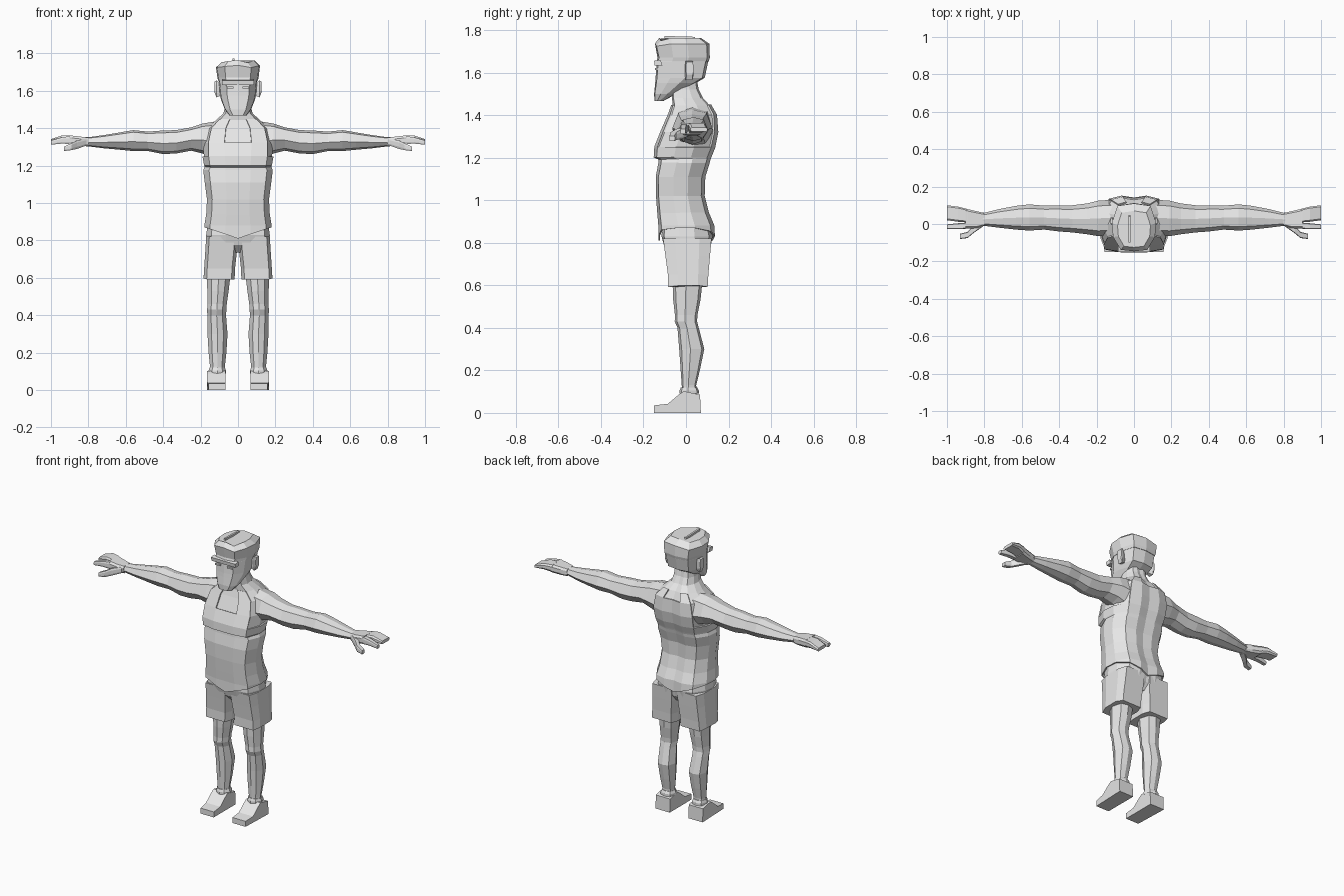
import bpy, bmesh, math

grey = bpy.data.materials.new("plain_grey")
grey.diffuse_color = (0.8, 0.8, 0.8, 1)

# Half cross-sections: u = side fraction, v = front-to-back fraction
BODY = [(0, 0), (.38, 0), (.84, .05), (1, .35), (.97, .65), (.72, .93), (.35, 1), (0, .96)]
HEAD = [(0, 0), (.6, .03), (.95, .3), (1, .6), (.75, .95), (0, 1)]
LIMB = [(0, 0), (.6, .1), (1, .45), (.7, .9), (0, 1)]
BOX = [(.8, 0), (1, .25), (1, .75), (.8, 1)]


def finish(name, bm, mirror=False, thick=0):
    me = bpy.data.meshes.new(name)
    bm.to_mesh(me)
    bm.free()
    me.materials.append(grey)
    ob = bpy.data.objects.new(name, me)
    bpy.context.collection.objects.link(ob)
    if thick:
        m = ob.modifiers.new("thickness", 'SOLIDIFY')
        m.thickness, m.offset = thick, 1
    if mirror:
        ob.modifiers.new("mirror", 'MIRROR')
    return ob


def loft(name, rings, half, axis='z', mirror=False, caps=True, keep=None, tweak=None, thick=0):
    """Skin through rings (t, a0, a1, b0, b1); a,b = x,y for axis z or y,z for axis x."""
    shape = half + [(-u, v) for u, v in reversed(half) if u > 0]
    n = len(shape)
    bm = bmesh.new()
    rows = []
    for t, a0, a1, b0, b1 in rings:
        row = []
        for u, v in shape:
            a = (a0 + a1) / 2 + u * (a1 - a0) / 2
            b = b0 + v * (b1 - b0)
            row.append(bm.verts.new((a, b, t) if axis == 'z' else (t, a, b)))
        rows.append(row)
    for k, (p, q) in enumerate(zip(rows, rows[1:])):
        for i in range(n):
            j = (i + 1) % n
            f = bm.faces.new((p[i], p[j], q[j], q[i]))
            if keep and not keep(min(i, n - 1 - i), rings[k][0]):
                bm.faces.remove(f)
    if caps:
        bm.faces.new(rows[0][::-1])
        bm.faces.new(rows[-1])
    if tweak:
        for k, row in enumerate(rows):
            for v in row:
                tweak(k, v.co)
    loose = [v for v in bm.verts if not v.link_faces]
    bmesh.ops.delete(bm, geom=loose, context='VERTS')
    return finish(name, bm, mirror, thick)


def sym(rows):
    return [(z, -w, w, y0, y1) for z, w, y0, y1 in rows]


def prism(name, profile, x0, x1, toe=0, mirror=True):
    """Side profile (y, z) extruded along x."""
    bm = bmesh.new()
    l = [bm.verts.new((x0, y, z)) for y, z in profile]
    r = [bm.verts.new((x1 - (toe if y < -.1 else 0), y, z)) for y, z in profile]
    bm.faces.new(l)
    bm.faces.new(r[::-1])
    for i in range(len(l)):
        j = (i + 1) % len(l)
        bm.faces.new((l[j], l[i], r[i], r[j]))
    bmesh.ops.recalc_face_normals(bm, faces=bm.faces)
    return finish(name, bm, mirror)


# Torso and neck
trunk = sym([(.845, .172, -.122, .128), (.88, .172, -.122, .125), (.94, .162, -.127, .1),
             (1.02, .158, -.133, .08), (1.11, .17, -.134, .083), (1.175, .178, -.122, .103),
             (1.195, .17, -.122, .108), (1.205, .174, -.145, .112), (1.25, .182, -.141, .13),
             (1.32, .188, -.113, .144), (1.4, .168, -.078, .138), (1.445, .115, -.062, .112),
             (1.48, .078, -.066, .08), (1.52, .068, -.066, .06), (1.57, .064, -.06, .05)])
loft("torso_and_neck", trunk[4:], BODY)


# Tank top: front neckline, armholes and neck are left open
def covered(col, z):
    if z >= 1.44:
        return False
    if col == 0:
        return z < 1.3
    if col in (2, 3, 4):
        return z < 1.24
    if col == 6:
        return z < 1.4
    return True


def hem(k, co):
    if k == 0:
        co.z += .025 - .06 * max(0, 1 - abs(co.x) / .17)


loft("tank_top", trunk, BODY, caps=False, keep=covered, tweak=hem, thick=.008)

# Head with a forward chin
loft("head", sym([(1.467, .045, -.148, -.105), (1.5, .07, -.15, -.045), (1.55, .09, -.145, .045),
                  (1.575, .096, -.143, .088), (1.65, .103, -.138, .104), (1.69, .1, -.125, .1)]), HEAD)


# Hair with an uneven raised fringe
def ruffle(k, co):
    if k >= 2:
        if co.y < -.08:
            co.z += .01 * math.cos(co.x * 70 - 1) - .004
        co.z -= .01 * (co.x < -.06)


loft("hair", sym([(1.652, .105, -.139, .107), (1.67, .11, -.134, .112), (1.735, .118, -.146, .11),
                  (1.763, .088, -.125, .07)]), HEAD, tweak=ruffle)
prism("hair_parting", [(-.1, 1.75), (-.1, 1.772), (.04, 1.768), (.05, 1.75)], -.03, -.018, mirror=False)
prism("brow", [(-.147, 1.632), (-.15, 1.655), (-.12, 1.66), (-.11, 1.632)], 0, .085)
prism("eye", [(-.146, 1.612), (-.146, 1.622), (-.13, 1.622), (-.13, 1.612)], .025, .06)

# Ears
loft("ears", [(.09, 0, .025, 1.575, 1.64), (.115, -.005, .035, 1.565, 1.655),
              (.125, 0, .035, 1.59, 1.65)], BOX, axis='x', mirror=True)

# Arms, stretched out sideways
loft("arms", [(.1, -.06, .13, 1.23, 1.44), (.19, -.065, .125, 1.265, 1.425),
              (.25, -.055, .11, 1.28, 1.405), (.33, -.045, .1, 1.265, 1.39),
              (.4, -.04, .1, 1.262, 1.388), (.48, -.03, .098, 1.278, 1.382),
              (.56, -.035, .105, 1.278, 1.39), (.63, -.03, .097, 1.285, 1.378),
              (.72, -.02, .08, 1.293, 1.363), (.8, -.01, .06, 1.303, 1.352),
              (.84, -.015, .062, 1.305, 1.352)], LIMB, axis='x', mirror=True)

# Hands: palm, grouped fingers, first finger and thumb
loft("palms", [(.8, -.01, .058, 1.305, 1.35), (.84, -.022, .068, 1.305, 1.355),
               (.9, -.025, .082, 1.312, 1.362)], BOX, axis='x', mirror=True)
loft("fingers", [(.89, .008, .08, 1.315, 1.361), (.94, .012, .093, 1.324, 1.362),
                 (1.0, .02, .1, 1.322, 1.342)], BOX, axis='x', mirror=True)
loft("first_fingers", [(.89, -.025, .008, 1.315, 1.358), (.94, -.027, .004, 1.318, 1.352),
                       (1.0, -.026, -.002, 1.312, 1.334)], BOX, axis='x', mirror=True)
loft("thumbs", [(.81, -.015, .03, 1.307, 1.345), (.86, -.05, -.01, 1.29, 1.335),
                (.89, -.075, -.042, 1.283, 1.32), (.93, -.08, -.052, 1.278, 1.302)],
     BOX, axis='x', mirror=True)

# Shorts: hips and two flared legs
loft("shorts_hips", sym([(.735, .06, -.06, .08), (.775, .168, -.1, .115),
                         (.83, .17, -.115, .125), (.9, .16, -.11, .11)]), BODY)


def short_hem(k, co):
    if k == 0:
        co.z += .03 * max(0, 1 - abs(co.y - .01) / .06) * (co.x > .1)


loft("shorts_legs", [(.592, .018, .184, -.085, .102), (.65, .016, .181, -.085, .105),
                     (.74, .006, .175, -.097, .113), (.82, .004, .17, -.108, .12)],
     BOX, mirror=True, tweak=short_hem)

# Legs
loft("legs", [(.08, .075, .15, -.018, .05), (.13, .07, .15, -.02, .048), (.2, .062, .157, -.025, .065),
              (.3, .056, .163, -.032, .086), (.4, .064, .164, -.04, .06), (.43, .062, .165, -.053, .052),
              (.46, .06, .163, -.052, .054), (.53, .05, .164, -.06, .068),
              (.66, .035, .168, -.065, .082)], LIMB, mirror=True)

# Ankle cuffs and shoes
loft("ankle_cuffs", [(.09, .064, .157, -.03, .06), (.105, .064, .157, -.03, .06),
                     (.12, .07, .152, -.024, .052)], LIMB, mirror=True)
prism("shoes", [(-.15, 0), (-.15, .035), (-.085, .043), (-.035, .085), (-.01, .102),
                (.066, .085), (.07, 0)], .066, .166, toe=.008)
